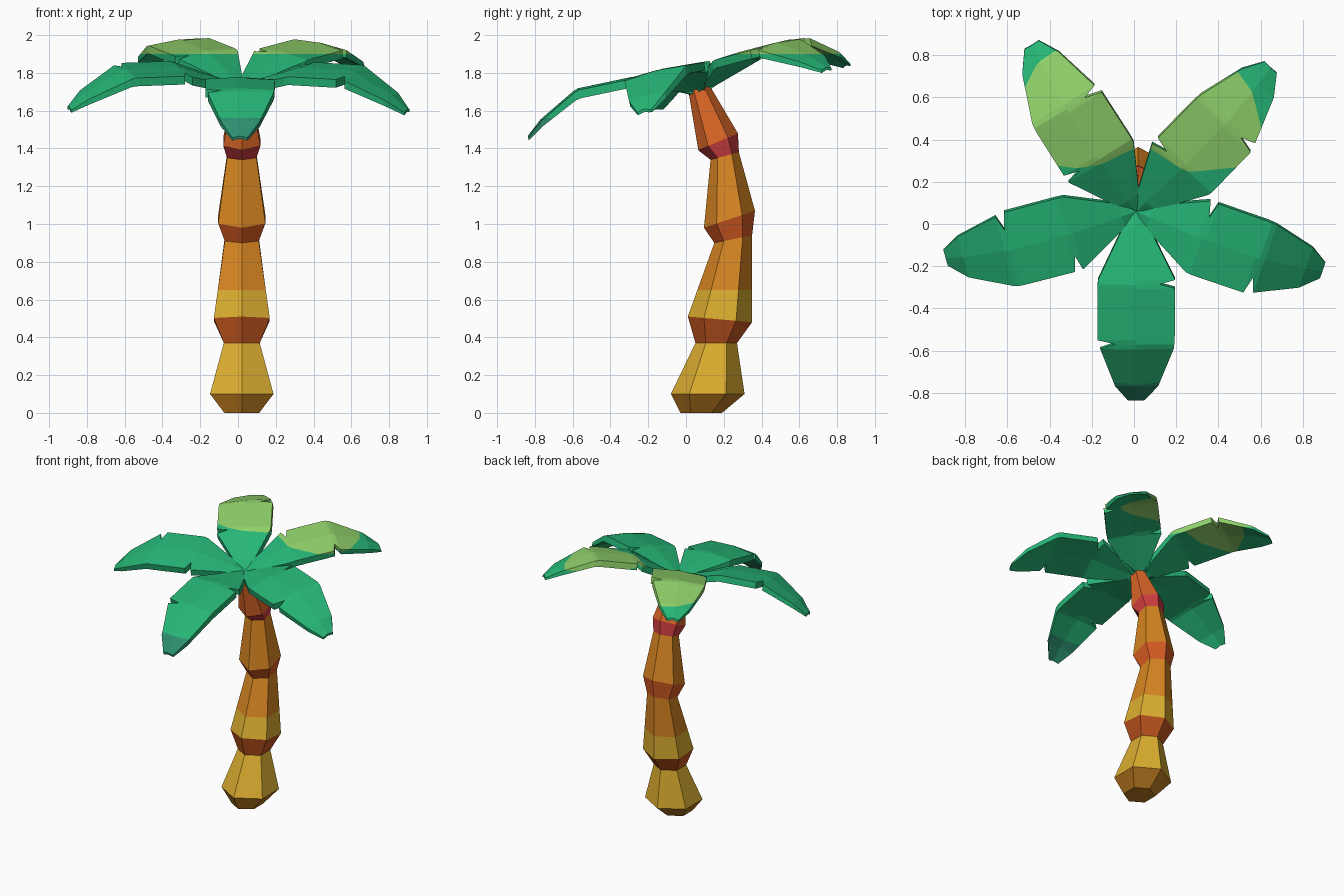
import bpy, bmesh, math
from mathutils import Matrix, Vector

if "Cube" in bpy.data.objects:
    bpy.data.objects.remove(bpy.data.objects["Cube"])


def material(name, hexcode):
    lin = []
    for i in (0, 2, 4):
        c = int(hexcode[i:i + 2], 16) / 255
        lin.append(c / 12.92 if c <= 0.04045 else ((c + 0.055) / 1.055) ** 2.4)
    m = bpy.data.materials.new(name)
    m.diffuse_color = (*lin, 1)
    m.use_nodes = True
    m.node_tree.nodes["Principled BSDF"].inputs["Base Color"].default_value = m.diffuse_color
    return m


BARK = [material(n, h) for n, h in (
    ("base_brown", "BC7A20"), ("bark_yellow", "DCAE30"), ("bark_rust", "C4561F"),
    ("bark_orange", "D88622"), ("bark_red_orange", "D85C22"),
    ("bark_red", "D03E40"), ("bark_top_orange", "D96526"))]
LEAF = [material(n, h) for n, h in (
    ("leaf_teal", "2C9070"), ("leaf_green", "26B676"), ("leaf_light_green", "8FD06A"))]


def finish(bm, name, mats):
    bmesh.ops.recalc_face_normals(bm, faces=bm.faces)
    me = bpy.data.meshes.new(name)
    bm.to_mesh(me)
    bm.free()
    for m in mats:
        me.materials.append(m)
    ob = bpy.data.objects.new(name, me)
    bpy.context.collection.objects.link(ob)
    return ob


# Trunk: tilted hexagon rings (front y, front z, back y, back z, half width, colour above)
RINGS = [
    (-0.03, 0.00, 0.19, 0.00, 0.092, 0),
    (-0.08, 0.10, 0.31, 0.10, 0.168, 1),
    (0.05, 0.37, 0.27, 0.37, 0.095, 2),
    (0.01, 0.51, 0.35, 0.48, 0.148, 1),
    (0.06, 0.65, 0.35, 0.65, 0.127, 3),
    (0.15, 0.90, 0.35, 0.94, 0.090, 4),
    (0.095, 0.98, 0.365, 1.07, 0.125, 3),
    (0.13, 1.34, 0.28, 1.38, 0.078, 5),
    (0.065, 1.39, 0.275, 1.48, 0.098, 6),
    (0.01, 1.72, 0.115, 1.75, 0.042, 3),
]
bm = bmesh.new()
rows = []
for y0, z0, y1, z1, hw, _ in RINGS:
    row = []
    for i in range(6):
        a = math.radians(60 * i - 90)
        s = (1 + math.sin(a)) / 2
        row.append(bm.verts.new((0.02 + hw * math.cos(a) / 0.866,
                                 y0 + (y1 - y0) * s, z0 + (z1 - z0) * s)))
    rows.append(row)
for k in range(len(rows) - 1):
    for i in range(6):
        j = (i + 1) % 6
        f = bm.faces.new((rows[k][i], rows[k][j], rows[k + 1][j], rows[k + 1][i]))
        f.material_index = RINGS[k][5]
bm.faces.new(rows[0]).material_index = 0
bm.faces.new(rows[-1]).material_index = 3
finish(bm, "trunk", BARK)

# Frond stations: distance, height, left width, right width, thickness (notches included)
STATIONS = [
    (0.00, 0.000, 0.025, 0.025, 0.045),
    (0.07, 0.030, 0.060, 0.060, 0.045),
    (0.31, 0.113, 0.185, 0.180, 0.045),
    (0.33, 0.120, 0.110, 0.182, 0.045),
    (0.35, 0.121, 0.185, 0.183, 0.045),
    (0.60, 0.126, 0.183, 0.183, 0.045),
    (0.62, 0.126, 0.181, 0.100, 0.045),
    (0.645, 0.118, 0.178, 0.170, 0.042),
    (0.85, 0.010, 0.105, 0.100, 0.030),
    (0.935, -0.060, 0.040, 0.040, 0.015),
]
CROWN = Matrix.Translation((0.01, 0.06, 1.735)) @ Matrix.Rotation(math.radians(13), 4, 'X')


def frond(name, angle):
    bm = bmesh.new()
    place = CROWN @ Matrix.Rotation(math.radians(angle), 4, 'Z')
    loops = []
    for t, z, left, right, th in STATIONS:
        pts = [(t, left, z - 0.01), (t, 0, z), (t, -right, z - 0.01),
               (t, -right, z - 0.01 - th), (t, 0, z - th), (t, left, z - 0.01 - th)]
        loops.append([bm.verts.new(place @ Vector(p)) for p in pts])
    for a, b in zip(loops, loops[1:]):
        for i in range(6):
            j = (i + 1) % 6
            bm.faces.new((a[i], a[j], b[j], b[i]))
    bm.faces.new(loops[0])
    bm.faces.new(loops[-1])
    # Colour bands by height
    for h in (1.56, 1.90):
        bmesh.ops.bisect_plane(bm, geom=bm.verts[:] + bm.edges[:] + bm.faces[:],
                               plane_co=(0, 0, h), plane_no=(0, 0, 1))
    for f in bm.faces:
        z = f.calc_center_median().z
        f.material_index = 0 if z < 1.56 else 1 if z < 1.90 else 2
    finish(bm, name, LEAF)


for name, angle in (("front_frond", 270), ("right_frond", 341), ("back_right_frond", 47),
                    ("back_left_frond", 122), ("left_frond", 195)):
    frond(name, angle)
